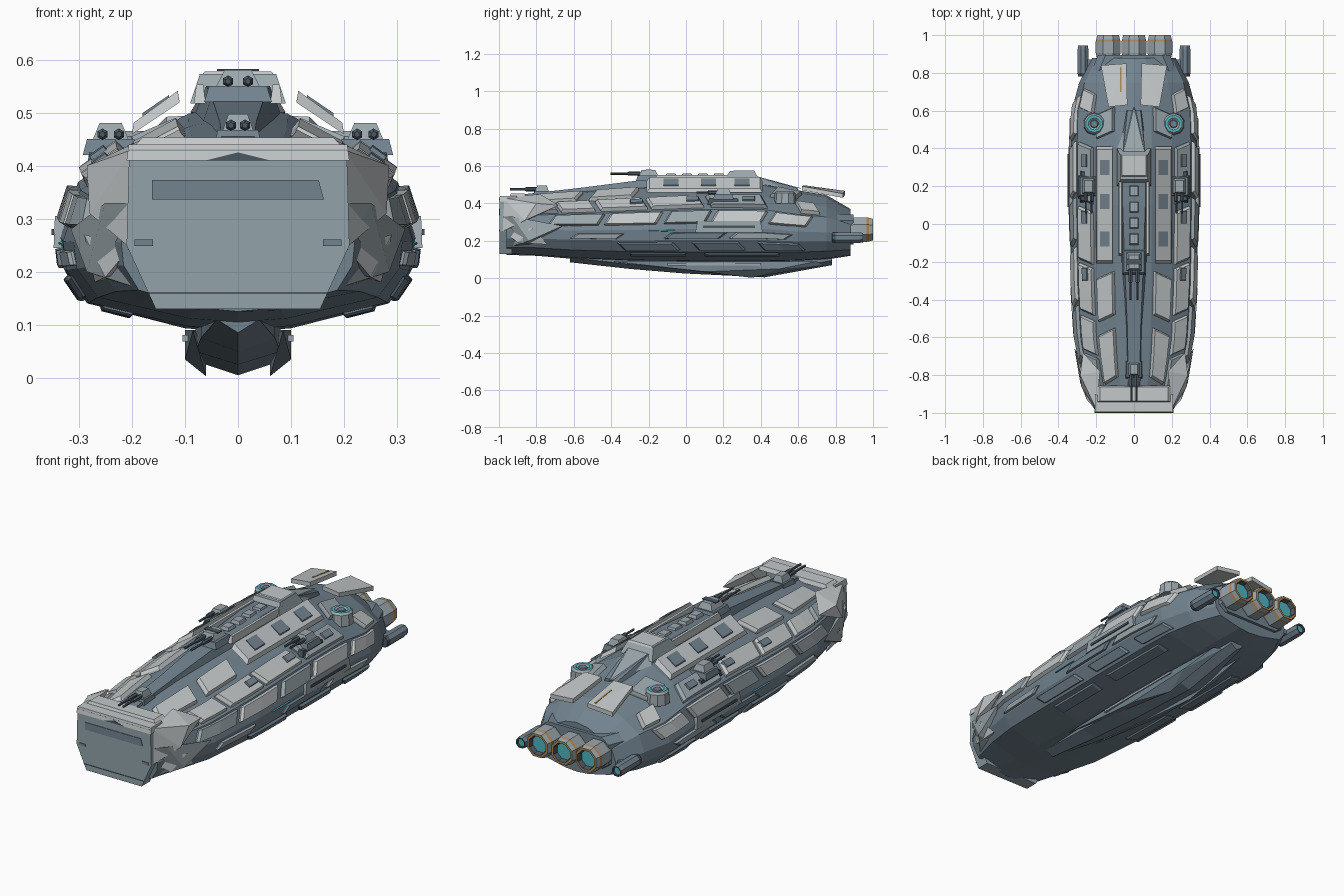
import bpy, bmesh
from math import sin, cos, pi
from mathutils import Vector

cube = bpy.data.objects.get("Cube")
if cube:
    bpy.data.objects.remove(cube)


def make_mat(name, rgb):
    m = bpy.data.materials.new(name)
    m.use_nodes = True
    m.diffuse_color = (*rgb, 1)
    m.node_tree.nodes["Principled BSDF"].inputs["Base Color"].default_value = (*rgb, 1)
    return m


LIGHT = make_mat("light grey armour", (.55, .58, .59))
MID = make_mat("mid grey armour", (.33, .39, .42))
HULL = make_mat("blue grey hull", (.17, .23, .28))
DARK = make_mat("dark gunmetal", (.07, .095, .12))
FACE = make_mat("pale blue nose", (.29, .37, .41))
CYAN = make_mat("cyan glow", (.08, .47, .54))
GOLD = make_mat("bronze trim", (.42, .25, .09))


def finish(name, bm, mats, mirror=False):
    bmesh.ops.recalc_face_normals(bm, faces=bm.faces)
    me = bpy.data.meshes.new(name)
    bm.to_mesh(me)
    bm.free()
    for m in mats:
        me.materials.append(m)
    ob = bpy.data.objects.new(name, me)
    bpy.context.collection.objects.link(ob)
    if mirror:
        ob.modifiers.new("Mirror", "MIRROR").use_mirror_merge = False
    return ob


def loft(name, rings, mats, mirror=False, bands=None):
    """Skin closed rings; bands gives the material of each span, then the end cap."""
    bm = bmesh.new()
    vs = [[bm.verts.new(p) for p in r] for r in rings]
    n = len(vs[0])
    bands = bands or [0] * len(vs)
    for k in range(len(vs) - 1):
        for i in range(n):
            j = (i + 1) % n
            f = bm.faces.new((vs[k][i], vs[k][j], vs[k + 1][j], vs[k + 1][i]))
            f.material_index = bands[k]
    bm.faces.new(vs[0]).material_index = bands[0]
    bm.faces.new(vs[-1]).material_index = bands[-1]
    return finish(name, bm, mats, mirror)


def shard(name, points, mat, mirror=True):
    bm = bmesh.new()
    for p in points:
        bm.verts.new(p)
    bmesh.ops.convex_hull(bm, input=bm.verts)
    return finish(name, bm, [mat], mirror)


def block(name, mat, c, s, top=(1, 1), mirror=False, lean=0):
    """Box of size s around c with a scaled top; lean tilts it down outward."""
    rings = []
    for dz, fx, fy in ((-.5, 1, 1), (.5, *top)):
        rings.append([(c[0] + a * s[0] * fx / 2, c[1] + b * s[1] * fy / 2,
                       c[2] + dz * s[2] - lean * a) for a, b in ((-1, -1), (1, -1), (1, 1), (-1, 1))])
    return loft(name, rings, [mat], mirror)


def turned(name, c, spans, mats, bands=None, mirror=False, axis="y", sides=8):
    """Stack of polygon rings (offset, radius) along an axis."""
    rings = []
    for d, r in spans:
        ring = []
        for i in range(sides):
            a = 2 * pi * (i + .5) / sides
            off = (r * cos(a), d, r * sin(a)) if axis == "y" else (r * cos(a), r * sin(a), d)
            ring.append(tuple(Vector(c) + Vector(off)))
        rings.append(ring)
    return loft(name, rings, mats, mirror, bands)


# Main hull: one half section swept through stations (y, half width, bottom, top)
SECTION = [(0, 0), (.3, .02), (.85, .13), (.98, .28), (1, .42), (.9, .66), (.62, .82), (.28, .96), (0, 1)]
STATIONS = [(-.96, .22, .125, .435), (-.8, .27, .12, .45), (-.62, .31, .105, .465), (-.3, .33, .09, .49),
            (.1, .335, .085, .515), (.4, .335, .085, .515), (.6, .33, .09, .47), (.75, .29, .1, .445),
            (.88, .22, .12, .37)]


def surf(y, s):
    k = max(i for i in range(len(STATIONS) - 1) if STATIONS[i][0] <= y or i == 0)
    a, b = STATIONS[k], STATIONS[k + 1]
    t = (y - a[0]) / (b[0] - a[0])
    w, lo, hi = (a[i] + (b[i] - a[i]) * t for i in (1, 2, 3))
    i = min(int(s), len(SECTION) - 2)
    p, q = Vector(SECTION[i]), Vector(SECTION[i + 1])
    u = p.lerp(q, s - i)
    return Vector((u.x * w, y, lo + u.y * (hi - lo)))


def normal(y, s):
    ds = surf(y, s + .01) - surf(y, s - .01)
    return Vector((ds.z, 0, -ds.x)).normalized()


rings = []
for st in STATIONS:
    half = [surf(st[0], s) for s in range(9)]
    rings.append(half + [Vector((-p.x, p.y, p.z)) for p in half[-2:0:-1]])
loft("main_hull", rings, [HULL])


def plate(name, y0, y1, s0, s1, th, mat, skew=0):
    """Armour plate that hugs the hull, with chamfered rims."""
    mid, rings = (s0 + s1) / 2, []
    for t in (0, .04, .5, .96, 1):
        h = th * (.4 if t in (0, 1) else 1)
        ring = []
        for s, up in ((s0, -.01), (s1, -.01), (s1 - .06, h), (s0 + .06, h)):
            y = y0 + t * (y1 - y0) + skew * (s - mid)
            ring.append(surf(y, s) + normal(y, mid) * up)
        rings.append(ring)
    loft(name, rings, [mat], True)


# Rows of armour: profile span, thickness, then (start, end, colour)
ROWS = {
    "deck_plate": (6.08, 6.93, .022, .05, [(-.83, -.57, LIGHT), (-.5, -.27, LIGHT), (.47, .6, MID)]),
    "shoulder_plate": (5.1, 5.95, .022, -.04, [(-.86, -.7, MID), (-.68, -.5, LIGHT), (-.47, -.22, LIGHT),
                                               (-.2, .08, LIGHT), (.12, .42, MID), (.6, .7, LIGHT)]),
    "upper_side_plate": (4.25, 4.95, .018, .06, [(-.72, -.45, MID), (-.42, -.14, LIGHT), (-.1, .12, MID),
                                                 (.15, .42, LIGHT), (.46, .66, LIGHT)]),
    "lower_side_plate": (3.1, 3.7, .012, .08, [(-.6, -.35, MID), (-.1, .2, HULL), (.25, .55, MID)]),
    "chine_plate": (2.15, 2.85, .012, -.06, [(-.35, -.05, HULL), (.05, .3, HULL), (.4, .62, HULL)]),
    "belly_plate": (1.5, 1.9, .008, 0, [(-.3, .0, HULL), (.1, .5, HULL)]),
}
for name, (s0, s1, th, skew, spans) in ROWS.items():
    for i, (y0, y1, mat) in enumerate(spans):
        plate(f"{name}_{i + 1}", y0, y1, s0, s1, th, mat, skew)
plate("side_light_strip", -.2, -.06, 3.78, 3.95, .006, CYAN)
for i, y in enumerate((-.3, .0, .3)):
    plate(f"shoulder_hatch_{i + 1}", y, y + .07, 5.35, 5.75, .03, HULL)

# Nose: face slab, top bar, recessed slot and marks
OUTLINE = [(.205, .43), (.21, .25), (.155, .13)]
outline = OUTLINE + [(-x, z) for x, z in reversed(OUTLINE)]
loft("nose_face", [[(x, y, z) for x, z in outline] for y in (-.997, -.93)], [FACE])
block("nose_brow", LIGHT, (0, -.95, .425), (.42, .1, .03), (.98, .9))
block("nose_deck", LIGHT, (0, -.9, .443), (.4, .09, .02), (.9, .8))


def decal(name, pts, mat, mirror=False):
    loft(name, [[(x, y, z) for x, z in pts] for y in (-1, -.996)], [mat], mirror)


decal("nose_slot", [(-.162, .373), (.152, .373), (.162, .336), (-.162, .336)], HULL)
decal("nose_chevron", [(-.06, .41), (0, .425), (.06, .41)], DARK)
decal("nose_mark", [(.16, .261), (.195, .261), (.195, .249), (.16, .249)], HULL, True)
decal("nose_chin_line", [(-.17, .161), (.17, .161), (.17, .159), (-.17, .159)], DARK)

# Angular cheek armour around the nose
shard("upper_cheek", [(.2, -.98, .43), (.21, -.98, .25), (.285, -.8, .4), (.27, -.68, .39), (.18, -.78, .45),
                      (.28, -.86, .31)], LIGHT)
shard("lower_cheek", [(.21, -.975, .33), (.16, -.97, .16), (.285, -.84, .2), (.315, -.66, .28), (.2, -.82, .17),
                      (.25, -.93, .33)], MID)
shard("cheek_spike", [(.2, -.97, .25), (.25, -.9, .19), (.27, -.74, .18), (.29, -.82, .27), (.2, -.85, .2)], LIGHT)

# Keel with side fins
keel = [(-.62, .04, .085), (-.3, .07, .05), (0, .08, .025), (.42, .075, .005), (.78, .035, .07)]
loft("keel", [[(-w, y, .11), (-w, y, z + .025), (0, y, z), (w, y, z + .025), (w, y, .11)] for y, w, z in keel], [HULL])
shard("keel_fin", [(.085, -.4, .09), (.1, .1, .09), (.1, .1, .035), (.06, .35, .003), (.1, .5, .05), (.08, .7, .09),
                   (.06, .74, .07)], HULL)
block("keel_rail", MID, (.095, .15, .075), (.02, .5, .012), mirror=True)

# Raised spine and bridge
spine = [(-.86, .03, .45), (-.55, .035, .485), (-.2, .05, .53), (.1, .06, .55), (.36, .06, .55), (.6, .035, .48)]
loft("spine", [[(-w * 1.4, y, z - .06), (-w, y, z), (w, y, z), (w * 1.4, y, z - .06)] for y, w, z in spine], [HULL])
block("bridge", MID, (0, .3, .545), (.18, .2, .055), (.8, .65))
block("bridge_roof", LIGHT, (0, .31, .573), (.14, .12, .008), (.9, .9))
block("bridge_rail", LIGHT, (.072, .08, .535), (.022, .5, .035), (.6, .95), True)
for i in range(4):
    block(f"spine_hatch_{i + 1}", MID, (0, -.08 + i * .085, .552), (.05, .06, .016), (.8, .8))
shard("bridge_tail", [(-.06, .36, .55), (.06, .36, .55), (0, .62, .48), (-.09, .4, .5), (.09, .4, .5)], MID, False)
block("flank_rail", LIGHT, (.155, .1, .5), (.09, .62, .022), (.92, .95), True, .03)
for i, y in enumerate((-.08, .12, .3)):
    block(f"flank_hatch_{i + 1}", HULL, (.155, y, .512), (.05, .08, .008), (1, 1), True, .017)

# Sloped stern deck plates, one with a bronze stripe
shard("stern_deck_plate", [(x, y, z + h) for x, y, z in ((.035, .63, .475), (.135, .62, .47), (.175, .84, .43),
                                                         (.04, .85, .445)) for h in (0, .022)], LIGHT)
shard("stern_stripe", [(x, y, z + h) for x in (-.074, -.066) for y, z in ((.7, .485), (.83, .467))
                       for h in (-.004, .002)], GOLD, False)


# Gun turrets, all facing forward
def turret(name, x, y, z, w, reach, mirror=False):
    c = Vector((x, y, z))
    block(name + "_base", HULL, c, (w * 1.5, w * 1.6, .03), (.85, .85), mirror)
    block(name + "_head", MID, c + Vector((0, 0, .028)), (w, w * 1.2, .034), (.6, .7), mirror)
    for side in (-1, 1):
        turned(f"{name}_barrel_{'left' if side > 0 else 'right'}", c + Vector((side * w * .22, -w * .5, .024)),
               [(-reach, .006), (-reach * .45, .006), (-reach * .4, .011), (0, .011)], [DARK], mirror=mirror, sides=6)


turret("main_turret", 0, -.2, .535, .085, .16)
turret("bow_turret", 0, -.77, .452, .06, .14)
turret("side_turret", .24, .2, .435, .07, .11, True)
block("turret_cap", DARK, (0, -.2, .58), (.08, .03, .004))
block("side_turret_mount", DARK, (.24, .2, .41), (.09, .17, .03), (.9, .9), True)

# Round sensor rings with glowing inlay
turned("sensor_ring", (.21, .53, .43), [(-.03, .06), (.025, .056), (.035, .046), (.035, .032), (.028, .022), (.034, .018)],
       [MID, CYAN, HULL], [0, 0, 1, 0, 2, 2], True, "z", 10)

# Outer flank sponsons
block("flank_sponson", MID, (.335, .23, .275), (.025, .36, .06), (.8, .94), True)
block("sponson_strip", DARK, (.349, .23, .275), (.005, .28, .012), mirror=True)

# Engines and side thrusters
loft("engine_mount", [[(-w, y, .21), (-w, y, .31), (-w + .04, y, .34), (w - .04, y, .34), (w, y, .31), (w, y, .21),
                       (w - .04, y, .18), (-w + .04, y, .18)] for y, w in ((.8, .23), (.895, .19))], [HULL])
for i, x in enumerate((-.137, 0, .137)):
    turned(f"engine_{i + 1}", (x, 0, .26), [(.87, .062), (.905, .071), (.965, .071), (.978, .068), (1, .062), (1, .05),
                                            (.975, .044)], [MID, GOLD, CYAN, DARK], [0, 0, 1, 0, 1, 3, 2])
turned("side_thruster", (.27, 0, .217), [(.78, .028), (.8, .031), (.925, .031), (.945, .027), (.945, .021), (.935, .02)],
       [HULL, DARK, CYAN], [1, 0, 0, 1, 1, 2], True)
block("thruster_arm", HULL, (.24, .83, .22), (.08, .08, .025), mirror=True)
